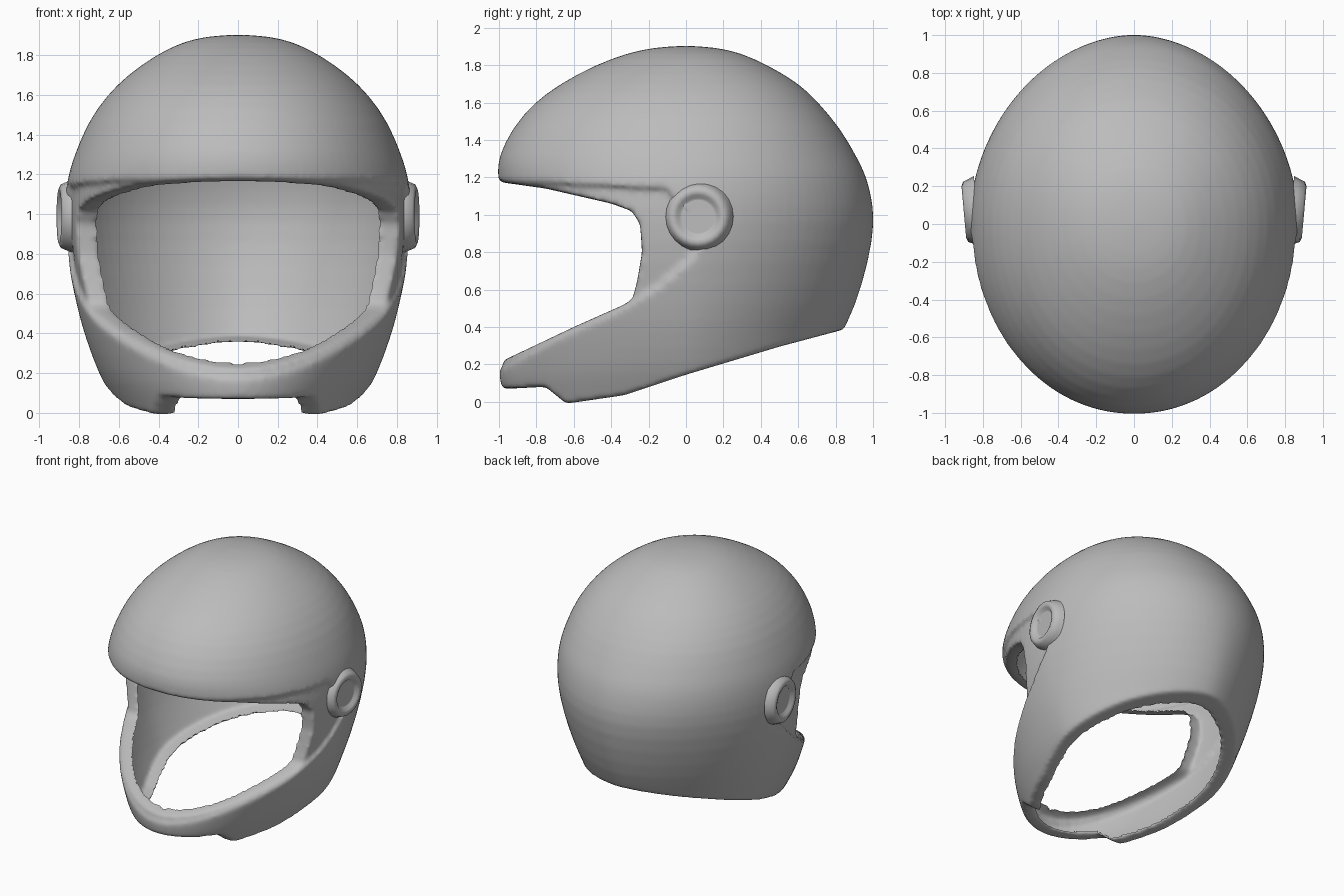
import bpy
import bmesh
import math
from mathutils import Matrix, Vector

cube = bpy.data.objects.get("Cube")
if cube:
    bpy.data.objects.remove(cube, do_unlink=True)

grey = bpy.data.materials.new("shell_grey")
grey.use_nodes = True
grey.diffuse_color = (0.5, 0.5, 0.5, 1)
bsdf = next(n for n in grey.node_tree.nodes if n.type == "BSDF_PRINCIPLED")
bsdf.inputs["Base Color"].default_value = grey.diffuse_color
bsdf.inputs["Roughness"].default_value = 0.6

# Horizontal sections of the dome: height, half width, front depth, back depth
SECTIONS = [
    (-0.25, 0.47, 0.85, 0.5), (0, 0.595, 0.96, 0.67), (0.1, 0.65, 1, 0.72),
    (0.2, 0.705, 1.005, 0.77), (0.38, 0.77, 1.005, 0.84), (0.5, 0.805, 1.005, 0.905),
    (0.75, 0.86, 1.005, 0.98), (0.97, 0.88, 1.005, 1.015), (1.12, 0.87, 1.005, 0.99),
    (1.22, 0.85, 1.008, 0.96), (1.3, 0.823, 1.01, 0.92), (1.46, 0.76, 0.935, 0.83),
    (1.6, 0.66, 0.815, 0.71), (1.7, 0.557, 0.675, 0.61), (1.8, 0.417, 0.49, 0.44),
    (1.87, 0.275, 0.3, 0.285), (1.895, 0.15, 0.16, 0.15),
]
# Side outlines as (y, z)
OPENING = [
    (-1.3, 1.2), (-1, 1.175), (-0.75, 1.14), (-0.4, 1.06), (-0.29, 1.02),
    (-0.245, 0.95), (-0.235, 0.8), (-0.26, 0.65), (-0.285, 0.55),
    (-0.33, 0.52), (-0.6, 0.4), (-1, 0.21), (-1.3, 0.07),
]
RIM_BAND = [
    (-1.3, 1.18), (-0.7, 1.17), (-0.1, 1.14), (0, 1), (0.1, 0.85), (0, 0.74),
    (-0.15, 0.61), (-0.4, 0.47), (-0.7, 0.33), (-1, 0.17), (-1.3, 0),
]
NECK_LINE = [
    (-1.3, 0.08), (-0.95, 0.07), (-0.75, 0.08), (-0.64, -0.01), (-0.33, 0.035),
    (0, 0.145), (0.5, 0.295), (0.8, 0.375), (1.3, 0.5), (1.3, -0.6), (-1.3, -0.6),
]


def make_object(name, bm):
    bmesh.ops.recalc_face_normals(bm, faces=bm.faces)
    mesh = bpy.data.meshes.new(name)
    bm.to_mesh(mesh)
    bm.free()
    mesh.materials.append(grey)
    obj = bpy.data.objects.new(name, mesh)
    bpy.context.collection.objects.link(obj)
    return obj


def signed_power(value, power):
    return math.copysign(abs(value) ** power, value)


def dome(name, inset, segments=48):
    """Loft the sections, shrunk inward by the inset, into a closed smooth dome."""
    bm = bmesh.new()
    rings = []
    for z, w, front, back in SECTIONS:
        # Corners are pinched low down and fuller near the crown
        front_square = min(2.05, 1.88 + 0.17 * z)
        back_square = min(2.1, 1.7 + 0.35 * max(0, z - 0.4))
        # The nape has a thicker lip
        back *= 1 - inset * (1.6 if z < 0.4 else 1)
        front *= 1 - inset
        if z > 1:
            z = 1 + (z - 1) * (0.9 - inset) / 0.9
        ring = []
        for i in range(segments):
            a = math.tau * i / segments
            c, s = math.cos(a), math.sin(a)
            depth, square = (back, back_square) if s > 0 else (front, front_square)
            ring.append(bm.verts.new((w * (1 - inset / 0.62) * signed_power(c, 2 / square),
                                      depth * signed_power(s, 2 / square), z)))
        rings.append(ring)
    for low, high in zip(rings, rings[1:]):
        for i in range(segments):
            j = (i + 1) % segments
            bm.faces.new((low[i], low[j], high[j], high[i]))
    bm.faces.new(rings[0])
    top = bm.verts.new((0, 0, 1.905 - inset))
    for i in range(segments):
        bm.faces.new((rings[-1][i], rings[-1][(i + 1) % segments], top))
    obj = make_object(name, bm)
    obj.modifiers.new("smooth_form", "SUBSURF").levels = 1
    return obj


def side_prism(name, outline, half=1.3):
    """Extrude a side outline across the full width."""
    bm = bmesh.new()
    face = bm.faces.new([bm.verts.new((-half, y, z)) for y, z in outline])
    new = bmesh.ops.extrude_face_region(bm, geom=[face])["geom"]
    verts = [v for v in new if isinstance(v, bmesh.types.BMVert)]
    bmesh.ops.translate(bm, verts=verts, vec=(2 * half, 0, 0))
    return make_object(name, bm)


def cut(target, cutter):
    mod = target.modifiers.new("cut_" + cutter.name, "BOOLEAN")
    mod.operation = "DIFFERENCE"
    mod.solver = "EXACT"
    mod.object = cutter
    cutter.hide_render = True


# Shell: dome hollowed out, with a stepped rim, face opening and neck opening
shell = dome("helmet_shell", 0)
step_core = dome("step_core", 0.022)
rim_step = side_prism("rim_step", RIM_BAND)
cut(rim_step, step_core)
hollow = dome("hollow", 0.1)
face_opening = side_prism("face_opening", OPENING)
neck_opening = side_prism("neck_opening", NECK_LINE)
for cutter in (rim_step, hollow, face_opening, neck_opening):
    cut(shell, cutter)

# Round the cut rims softly
remesh = shell.modifiers.new("even_surface", "REMESH")
remesh.mode = "VOXEL"
remesh.voxel_size = 0.015
soften = shell.modifiers.new("soft_rims", "SMOOTH")
soften.factor = 0.5
soften.iterations = 10

# Bake the shell, drop the lining so one skin with turned-in lips remains
bpy.context.view_layer.update()
graph = bpy.context.evaluated_depsgraph_get()
baked = bpy.data.meshes.new_from_object(shell.evaluated_get(graph))
bm = bmesh.new()
bm.from_mesh(baked)
bm.normal_update()
middle = Vector((0, 0, 0.75))
lining = [f for f in bm.faces
          if f.normal.dot((f.calc_center_median() - middle).normalized()) < -0.6]
bmesh.ops.delete(bm, geom=lining, context="FACES")
bm.to_mesh(baked)
bm.free()
shell.modifiers.clear()
shell.data = baked
baked.materials.clear()
baked.materials.append(grey)
for poly in baked.polygons:
    poly.material_index = 0
    poly.use_smooth = True
for helper in (step_core, rim_step, hollow, face_opening, neck_opening):
    bpy.data.objects.remove(helper, do_unlink=True)

# Round pivots on both sides: turned profile as (radius, height)
PIVOT = [(0.185, -0.045), (0.175, -0.02), (0.16, 0.015), (0.138, 0.025),
         (0.115, 0.018), (0.1, 0), (0.09, -0.002)]


def pivot(name, side, segments=24):
    bm = bmesh.new()
    rings = [[bm.verts.new((h, r * math.cos(math.tau * i / segments),
                            r * math.sin(math.tau * i / segments)))
              for i in range(segments)] for r, h in PIVOT]
    for a, b in zip(rings, rings[1:]):
        for i in range(segments):
            j = (i + 1) % segments
            bm.faces.new((a[i], a[j], b[j], b[i]))
    bm.faces.new(rings[-1])
    # Tilt so the rear edge stands proud, then place on the chosen side
    place = Matrix.Translation((0.876, 0.065, 0.99)) @ Matrix.Rotation(-0.09, 4, "Z")
    bm.transform(Matrix.Diagonal((side, 1, 1, 1)) @ place)
    obj = make_object(name, bm)
    for poly in obj.data.polygons:
        poly.use_smooth = len(poly.vertices) == 4


pivot("left_pivot", 1)
pivot("right_pivot", -1)
